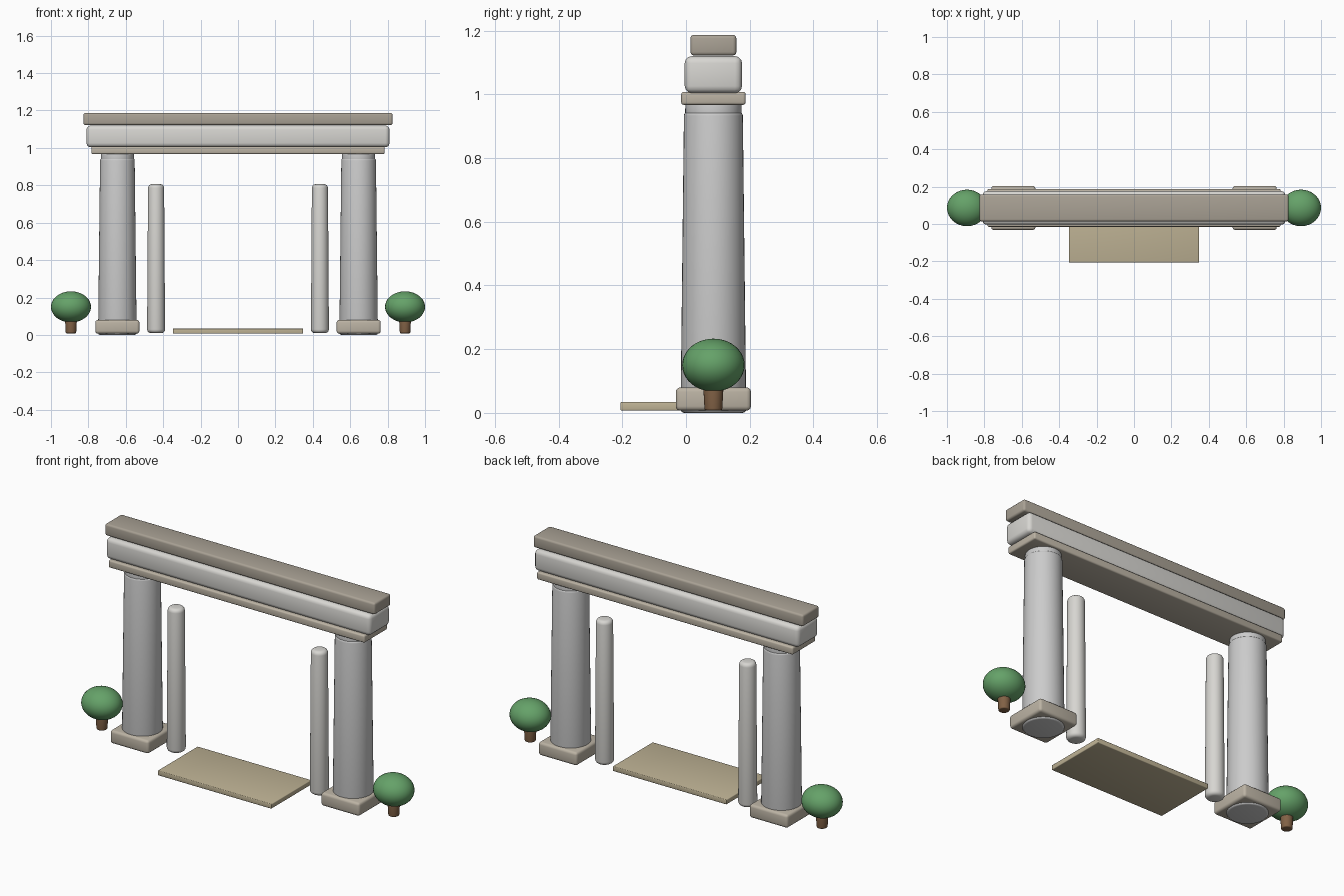
import bpy, bmesh, math

if "Cube" in bpy.data.objects:
    bpy.data.objects.remove(bpy.data.objects["Cube"])

CY = 0.086  # depth of the gate's centre plane


def material(name, rgb):
    m = bpy.data.materials.new(name)
    m.diffuse_color = (*rgb, 1)
    m.use_nodes = True
    m.node_tree.nodes["Principled BSDF"].inputs["Base Color"].default_value = m.diffuse_color
    return m


STONE = material("pale_stone", (0.62, 0.60, 0.60))
WHITE = material("white_stone", (0.68, 0.67, 0.64))
TRIM = material("trim_stone", (0.50, 0.45, 0.37))
CORNICE = material("cornice_stone", (0.40, 0.36, 0.30))
SAND = material("sand", (0.52, 0.45, 0.30))
LEAF = material("leaf", (0.13, 0.36, 0.14))
BARK = material("bark", (0.22, 0.12, 0.06))


def finish(name, bm, mat):
    bmesh.ops.recalc_face_normals(bm, faces=bm.faces)
    me = bpy.data.meshes.new(name)
    bm.to_mesh(me)
    bm.free()
    me.materials.append(mat)
    ob = bpy.data.objects.new(name, me)
    bpy.context.collection.objects.link(ob)
    bpy.context.view_layer.objects.active = ob
    bpy.ops.object.select_all(action='DESELECT')
    ob.select_set(True)
    bpy.ops.object.shade_smooth_by_angle(angle=math.radians(35))
    return ob


def box(name, x, y, z, mat, bevel):
    """Rounded box from (min, max) ranges."""
    bm = bmesh.new()
    bmesh.ops.create_cube(bm, size=1)
    for v in bm.verts:
        v.co = [(a + b) / 2 + c * (b - a) for c, (a, b) in zip(v.co, (x, y, z))]
    bmesh.ops.bevel(bm, geom=bm.edges[:], offset=bevel, segments=3,
                    profile=0.5, affect='EDGES')
    return finish(name, bm, mat)


def lathe(name, x, profile, mat, n=40):
    """Closed turned solid from (radius, z) rings."""
    bm = bmesh.new()
    rings = [[bm.verts.new((x + r * math.cos(math.tau * i / n),
                            CY + r * math.sin(math.tau * i / n), z))
              for i in range(n)] for r, z in profile]
    for a, b in zip(rings, rings[1:]):
        for i in range(n):
            j = (i + 1) % n
            bm.faces.new((a[i], a[j], b[j], b[i]))
    bm.faces.new(rings[0][::-1])
    bm.faces.new(rings[-1])
    return finish(name, bm, mat)


def rounded(r0, z0, r1, z1, e, k=4):
    """Tapered post profile with rounded ends of radius e."""
    arc = [math.pi / 2 * i / k for i in range(k + 1)]
    low = [(r0 - e + e * math.sin(t), z0 + e - e * math.cos(t)) for t in arc]
    top = [(r1 - e + e * math.cos(t), z1 - e + e * math.sin(t)) for t in arc]
    return low + top


for side, s in (("left", -1), ("right", 1)):
    # main column on its plinth
    cx = s * 0.645
    box(side + "_plinth", (cx - 0.118, cx + 0.118), (CY - 0.118, CY + 0.118),
        (0.007, 0.08), TRIM, 0.014)
    lathe(side + "_column", cx, rounded(0.103, 0.0, 0.0925, 0.945, 0.012), STONE)
    lathe(side + "_column_neck", cx, rounded(0.089, 0.93, 0.088, 0.972, 0.006), STONE)
    # slim inner post
    lathe(side + "_inner_post", s * 0.438,
          rounded(0.048, 0.01, 0.043, 0.806, 0.02), WHITE, 32)
    # round tree
    tx = s * 0.893
    lathe(side + "_tree_trunk", tx, rounded(0.028, 0.008, 0.033, 0.11, 0.006), BARK, 24)
    bm = bmesh.new()
    bmesh.ops.create_uvsphere(bm, u_segments=32, v_segments=20, radius=1)
    for v in bm.verts:
        v.co = (tx + v.co.x * 0.107, CY + v.co.y * 0.098, 0.15 + v.co.z * 0.083)
    finish(side + "_tree_crown", bm, LEAF)

# stacked beam
box("lower_beam", (-0.784, 0.784), (CY - 0.101, CY + 0.101), (0.967, 1.008), TRIM, 0.008)
box("middle_beam", (-0.81, 0.81), (CY - 0.09, CY + 0.09), (1.004, 1.12), WHITE, 0.022)
box("top_beam", (-0.826, 0.826), (CY - 0.072, CY + 0.072), (1.122, 1.187), CORNICE, 0.011)

# doorstep slab
box("threshold_slab", (-0.348, 0.348), (-0.206, 0.144), (0.007, 0.034), SAND, 0.004)
